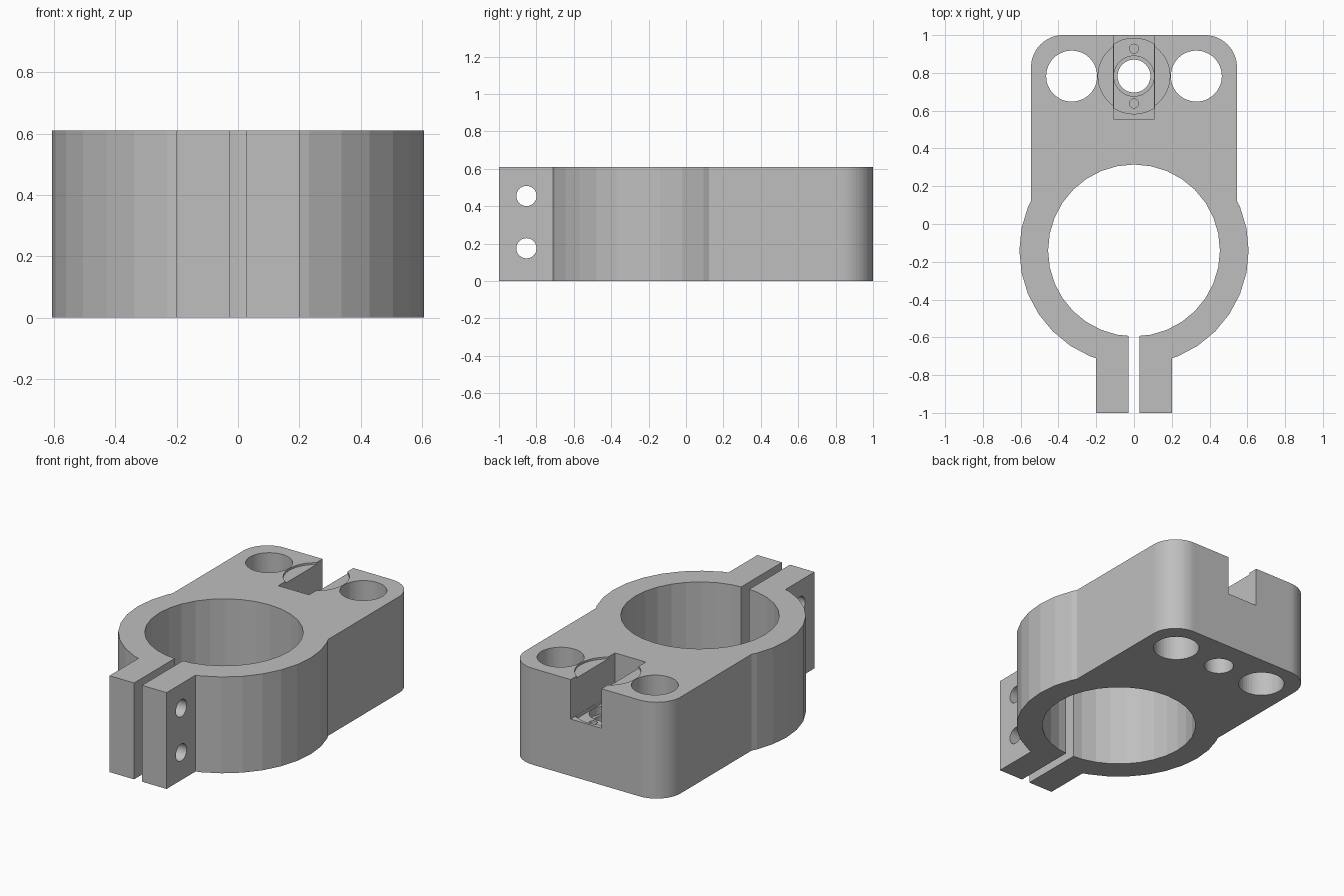
import bpy, bmesh, math
from mathutils import Matrix

if "Cube" in bpy.data.objects:
    bpy.data.objects.remove(bpy.data.objects["Cube"])

H = 0.61            # height of the clamp
RING_Y = -0.14      # centre of the bore
HOLE_Y = 0.783      # row of mounting holes


def prism(name, pts, z0, z1):
    """Extrude a closed xy outline from z0 to z1."""
    bm = bmesh.new()
    face = bm.faces.new([bm.verts.new((x, y, z0)) for x, y in pts])
    ext = bmesh.ops.extrude_face_region(bm, geom=[face])
    for v in ext["geom"]:
        if isinstance(v, bmesh.types.BMVert):
            v.co.z = z1
    bmesh.ops.recalc_face_normals(bm, faces=bm.faces)
    me = bpy.data.meshes.new(name)
    bm.to_mesh(me)
    bm.free()
    ob = bpy.data.objects.new(name, me)
    bpy.context.collection.objects.link(ob)
    return ob


def circle(x, y, r, n=48):
    return [(x + r * math.cos(2 * math.pi * i / n),
             y + r * math.sin(2 * math.pi * i / n)) for i in range(n)]


def rect(x0, x1, y0, y1):
    return [(x0, y0), (x1, y0), (x1, y1), (x0, y1)]


# mounting block outline with two rounded rear corners
W, R = 0.545, 0.17
arc = [(W - R + R * math.cos(a), 1 - R + R * math.sin(a))
       for a in [math.pi / 2 * i / 16 for i in range(17)]]
outline = [(-W, -0.1), (W, -0.1)] + arc + [(-x, y) for x, y in reversed(arc)]
body = prism("clamp_body", outline, 0, H)

# ring and clamp ears joined to the block
adds = [prism("ring", circle(0, RING_Y, 0.607, 32), 0, H),
        prism("ears", rect(-0.2, 0.2, -1, -0.66), 0, H)]

# bore, clamping gap, mounting holes
cuts = [prism("bore", circle(0, RING_Y, 0.455, 32), -0.1, H + 0.1),
        prism("gap", rect(-0.028, 0.028, -1.1, -0.4), -0.1, H + 0.1)]
for s in (-1, 1):
    cuts.append(prism("mount_hole", circle(s * 0.33, HOLE_Y, 0.135), -0.1, H + 0.1))

# shallow round recess on top, rear slot, and stepped seat in the slot floor
FLOOR = 0.36
cuts.append(prism("top_recess", circle(0, HOLE_Y, 0.19), H - 0.012, H + 0.1))
cuts.append(prism("slot", rect(-0.108, 0.108, 0.557, 1.1), FLOOR, H + 0.2))
c = 0.107
ca = math.acos(c / 0.2)
top_arc = [(0.2 * math.cos(a), 0.2 * math.sin(a))
           for a in [ca + (math.pi - 2 * ca) * i / 12 for i in range(13)]]
seat = [(x, HOLE_Y + y) for x, y in top_arc] + [(-x, HOLE_Y - y) for x, y in top_arc]
cuts.append(prism("seat", seat, FLOOR - 0.02, FLOOR + 0.1))
cuts.append(prism("counterbore", circle(0, HOLE_Y, 0.1065), FLOOR - 0.07, FLOOR + 0.1))
cuts.append(prism("centre_hole", circle(0, HOLE_Y, 0.087), -0.1, FLOOR + 0.1))
for s in (-1, 1):
    cuts.append(prism("pilot_hole", circle(0, HOLE_Y + s * 0.145, 0.024, 24), 0.18, FLOOR + 0.1))

# two bolt holes across the ears
for z in (0.175, 0.455):
    bolt = prism("bolt_hole", circle(0, 0, 0.054, 32), -0.4, 0.4)
    bolt.data.transform(Matrix.Translation((0, -0.853, z)) @ Matrix.Rotation(math.pi / 2, 4, 'Y'))
    cuts.append(bolt)

# apply all joins and cuts, then drop the helpers
for op, group in (('UNION', adds), ('DIFFERENCE', cuts)):
    for helper in group:
        helper.hide_render = True
        m = body.modifiers.new(helper.name, 'BOOLEAN')
        m.operation, m.object, m.solver = op, helper, 'EXACT'
bpy.context.view_layer.update()
dg = bpy.context.evaluated_depsgraph_get()
result = bpy.data.meshes.new_from_object(body.evaluated_get(dg))
body.modifiers.clear()
body.data = result
for helper in adds + cuts:
    bpy.data.objects.remove(helper)

# one plain grey
grey = bpy.data.materials.new("plain grey")
grey.diffuse_color = (0.52, 0.52, 0.52, 1)
grey.use_nodes = True
grey.node_tree.nodes["Principled BSDF"].inputs["Base Color"].default_value = grey.diffuse_color
body.data.materials.clear()
body.data.materials.append(grey)
for p in body.data.polygons:
    p.use_smooth = False
    p.material_index = 0
